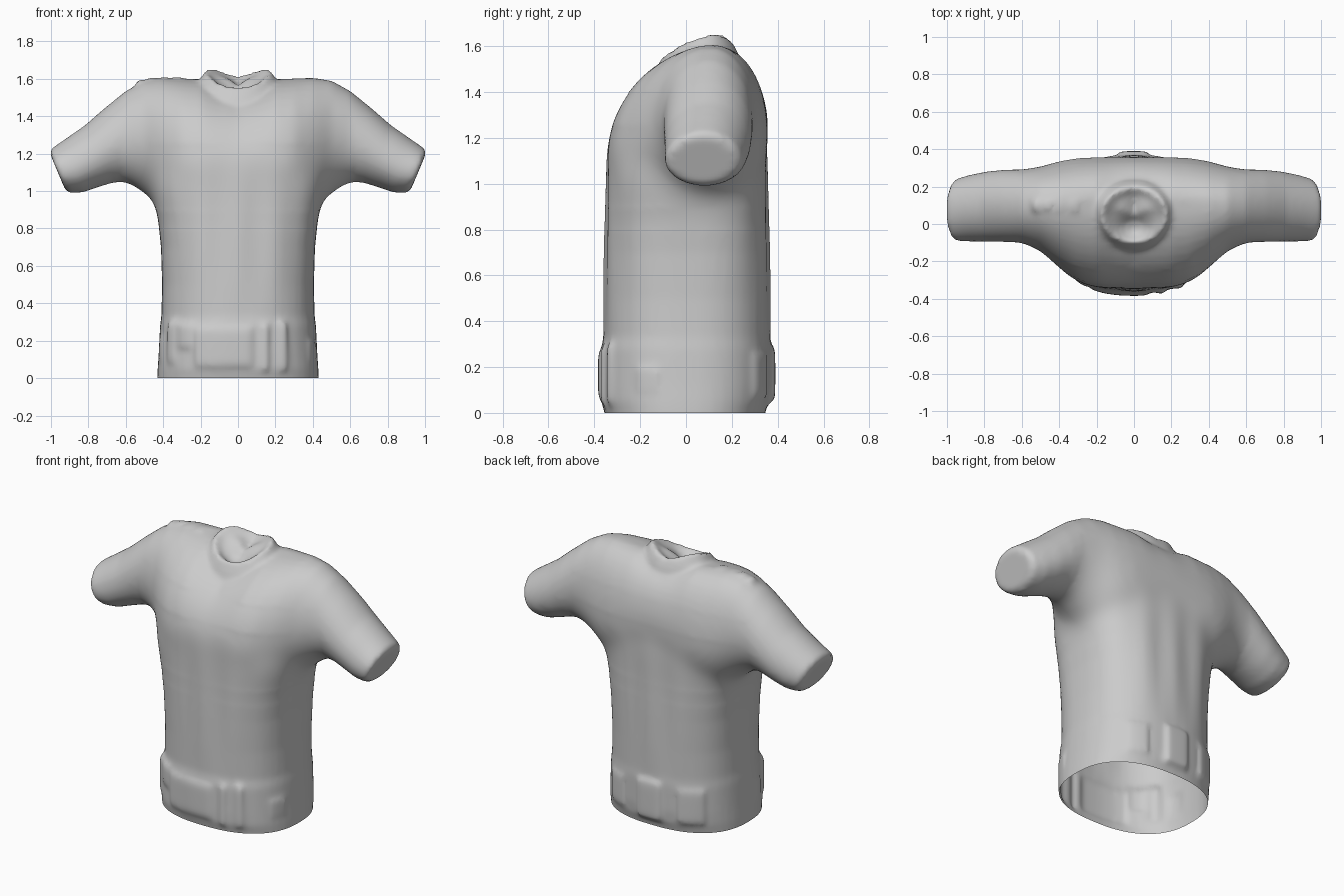
import bpy, bmesh
from math import sin, cos, pi, copysign
from mathutils import Vector

if "Cube" in bpy.data.objects:
    bpy.data.objects.remove(bpy.data.objects["Cube"])

N = 48
ANG = [2 * pi * i / N for i in range(N)]
D = pi / 180


def spow(v, e):
    return copysign(abs(v) ** e, v)


def loft(bm, rings):
    """Closed tube through equal-length rings; each end is a fan round its centre."""
    vs = [[bm.verts.new(p) for p in r] for r in rings]
    for a, b in zip(vs, vs[1:]):
        for i in range(N):
            j = (i + 1) % N
            bm.faces.new((a[i], a[j], b[j], b[i]))
    for ring, flip in ((vs[0], True), (vs[-1], False)):
        c = bm.verts.new(sum((v.co for v in ring), Vector()) / N)
        for i in range(N):
            f = (ring[i], ring[(i + 1) % N], c)
            bm.faces.new(f[::-1] if flip else f)


def solid(name, ring_sets):
    bm = bmesh.new()
    for rings in ring_sets:
        loft(bm, rings)
    bmesh.ops.recalc_face_normals(bm, faces=bm.faces)
    me = bpy.data.meshes.new(name)
    bm.to_mesh(me)
    bm.free()
    ob = bpy.data.objects.new(name, me)
    bpy.context.collection.objects.link(ob)
    return ob


# Body tube, from below the hem up into the chest; squarer towards the chest
def torso_ring(z, hw, y0, y1):
    yc, hd = (y0 + y1) / 2, (y1 - y0) / 2
    e = .82 - .1 * min(1, max(0, (z - .4) / .5))
    return [(hw * spow(cos(a), e), yc + hd * spow(sin(a), e), z) for a in ANG]


body = [torso_ring(*r) for r in (
    (-0.10, .43, -.34, .33), (0, .432, -.355, .345), (.05, .43, -.37, .362),
    (.12, .425, -.372, .37), (.28, .417, -.37, .372), (.33, .41, -.36, .368),
    (.5, .406, -.358, .366), (.7, .412, -.354, .362), (.85, .428, -.35, .358),
    (.95, .452, -.348, .356), (1.05, .47, -.347, .356), (1.15, .455, -.34, .352),
    (1.25, .40, -.29, .33), (1.4, .28, -.18, .27))]


# Shoulders and sleeves: egg sections, one loft from cuff to cuff
def yoke_ring(x, y0, y1, yp, zb, zc, zt, tilt=0):
    pts = []
    fade = max(0, 1 - abs(x) / .6)
    for a in ANG:
        c, s = cos(a), sin(a)
        y = yp + c * ((y1 - yp) if c > 0 else (yp - y0))
        z = zc + s * ((zt - zc) if s > 0 else (zc - zb))
        z += fade * (.09 * c if c > 0 else .04 * c)
        pts.append((x + tilt * (z - zc), y, z))
    return pts


half = [
    (.1, -.347, .358, .1, .8, 1.15, 1.56), (.2, -.343, .358, .1, .8, 1.15, 1.595),
    (.3, -.315, .355, .1, .85, 1.15, 1.6), (.4, -.238, .337, .1, .9, 1.18, 1.605),
    (.5, -.145, .307, .1, .985, 1.25, 1.59), (.6, -.1, .292, .1, 1.05, 1.28, 1.535),
    (.69, -.096, .29, .1, 1.045, 1.23, 1.445, .1),
    (.78, -.094, .282, .1, 1.02, 1.17, 1.353, .2),
    (.87, -.094, .264, .09, .993, 1.12, 1.28, .32),
    (.945, -.092, .242, .08, .99, 1.10, 1.227, .42),
    (.963, -.075, .215, .07, 1.005, 1.10, 1.205, .42)]
mirror = [(-h[0],) + h[1:7] + (-(h[7] if len(h) > 7 else 0),) for h in reversed(half)]
yoke = [yoke_ring(*r) for r in mirror + [(0, -.347, .358, .1, .8, 1.15, 1.54)] + half]


# Neck stub: rim dips at the front, peaks at the two sides
def neck_ring(r, dz, base=None):
    pts = []
    for a in ANG:
        s = sin(a)
        z = 1.577 + .03 * s + .048 * cos(a) ** 2 + .04 * max(0, s) * abs(cos(a))
        pts.append((.178 * r * cos(a), .05 + .152 * r * s, base or z + dz))
    return pts


neck = [neck_ring(1.45, 0, 1.40), neck_ring(1.2, -.05), neck_ring(1.0, .008),
        neck_ring(.93, .008), neck_ring(.7, -.025), neck_ring(.35, -.045)]

shirt = solid("shirt", [body, yoke, neck])


# Raised hem patches that follow the hem surface
def patch(a0, a1, z0, z1, h):
    rings = []
    for k in range(9):
        t = a0 + (a1 - a0) * k / 8
        ring = []
        for a in ANG:
            r = 1 + h * spow(cos(a), .4)
            z = (z0 + z1) / 2 + (z1 - z0) / 2 * spow(sin(a), .4)
            ring.append((.424 * r * spow(cos(t), .82), .371 * r * spow(sin(t), .82), z))
        rings.append(ring)
    return rings


patches = solid("hem_patches", [patch(a * D, b * D, z0, z1, h) for a, b, z0, z1, h in (
    (212, 222, .08, .30, .035), (226, 240, .16, .29, .03), (244, 276, .06, .27, .035),
    (284, 287, .04, .29, .04), (297, 302, .04, .30, .04),
    (84, 97, .05, .29, .05), (112, 135, .06, .27, .025), (50, 68, .07, .26, .025),
    (190, 200, .08, .22, .015), (330, 345, .08, .2, .015))])

# Torn ridge along one shoulder seam
ridge = solid("seam_ridge", [[
    [(x + .012 * s, .1 + .03 * cos(a), 1.585 + (h if s else 0) + .012 * sin(a)) for a in ANG]
    for s in (-1, 0, 1)] for x, h in ((-.53, .008), (-.46, .016), (-.4, .018), (-.32, .022))])

# Fuse everything into one skin and soften it
bpy.ops.object.select_all(action='DESELECT')
for ob in (shirt, patches, ridge):
    ob.select_set(True)
bpy.context.view_layer.objects.active = shirt
bpy.ops.object.join()
rm = shirt.modifiers.new("fuse", 'REMESH')
rm.mode = 'VOXEL'
rm.voxel_size = 0.016
sm = shirt.modifiers.new("soften", 'SMOOTH')
sm.factor = 0.5
sm.iterations = 6
for m in ("fuse", "soften"):
    bpy.ops.object.modifier_apply(modifier=m)

# Open the hem, blend the chest into the body, add soft vertical folds
bm = bmesh.new()
bm.from_mesh(shirt.data)
bmesh.ops.bisect_plane(bm, geom=bm.verts[:] + bm.edges[:] + bm.faces[:], dist=1e-5,
                       plane_co=(0, 0, 0), plane_no=(0, 0, 1), clear_inner=True)
for lo, hi, count in ((.8, 1.4, 15), (.9, 1.25, 25)):
    blend = [v for v in bm.verts if lo < v.co.z < hi and abs(v.co.x) < .62]
    for _ in range(count):
        bmesh.ops.smooth_vert(bm, verts=blend, factor=.5, use_axis_x=True,
                              use_axis_y=True, use_axis_z=True)
for v in bm.verts:
    x, y, z = v.co
    if abs(x) < .38 and .3 < z < 1.2:
        w = sin((z - .3) / .9 * pi) * (1 - (x / .38) ** 2)
        v.co.y += copysign(.005, y) * w * cos(x * 30)
bm.to_mesh(shirt.data)
bm.free()
bpy.ops.object.shade_smooth_by_angle(angle=45 * D)
